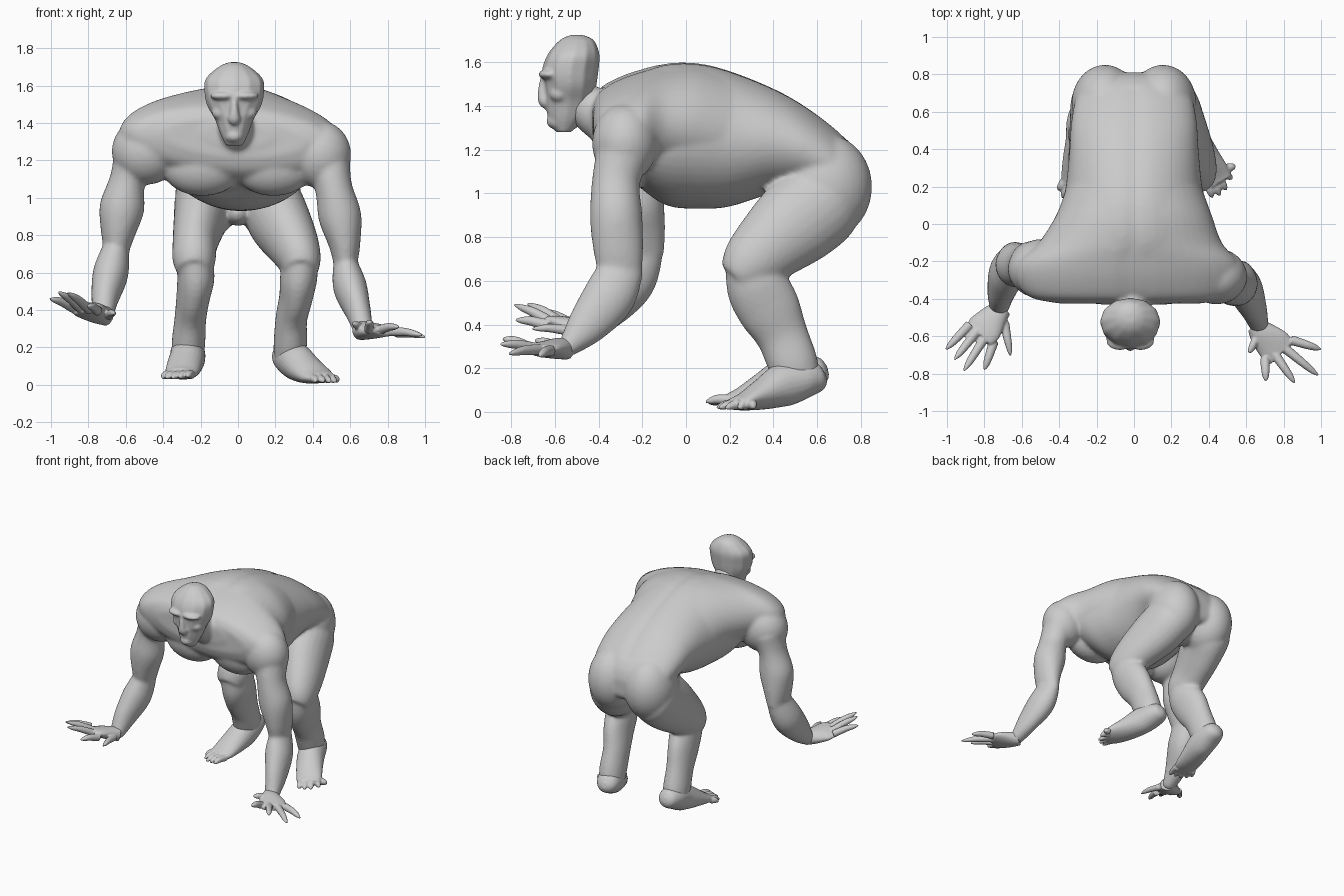
import bpy, bmesh, math
from mathutils import Vector, Matrix


def spline(st, steps=5):
    """Catmull-Rom through stations (x, y, z, radius u, radius v)."""
    P = [st[0]] + list(st) + [st[-1]]
    out = []
    for a, b, c, d in zip(P, P[1:], P[2:], P[3:]):
        for k in range(steps):
            t = k / steps
            out.append([0.5 * (2*q + (r-p)*t + (2*p-5*q+4*r-s)*t*t + (3*q-p-3*r+s)*t**3)
                        for p, q, r, s in zip(a, b, c, d)])
    return out + [list(st[-1])]


def loft(bm, st, axis=None, seg=24):
    """Skin of elliptical rings along a smooth path; axis fixes the ring plane."""
    pts = spline(st)
    rings = []
    for i, p in enumerate(pts):
        a, b = pts[max(i-1, 0)], pts[min(i+1, len(pts)-1)]
        t = Vector(axis) if axis else (Vector(b[:3]) - Vector(a[:3])).normalized()
        ref = Vector((1, 0, 0)) if abs(t.x) < 0.9 else Vector((0, 1, 0))
        u = (ref - ref.dot(t)*t).normalized()
        v = t.cross(u)
        rings.append([bm.verts.new(Vector(p[:3]) + u*max(p[3], .003)*math.cos(w) + v*max(p[4], .003)*math.sin(w))
                      for w in (2*math.pi*k/seg for k in range(seg))])
    for r, s in zip(rings, rings[1:]):
        for k in range(seg):
            bm.faces.new((r[k], r[(k+1) % seg], s[(k+1) % seg], s[k]))
    bm.faces.new(rings[0][::-1])
    bm.faces.new(rings[-1])


def ball(bm, c, r):
    m = Matrix.Translation(c) @ Matrix.Diagonal((*r, 1))
    bmesh.ops.create_uvsphere(bm, u_segments=32, v_segments=18, radius=1, matrix=m)


def digits(bm, a, b, tips, r):
    """Pointed fingers or toes fanned out from the knuckle line a-b."""
    a, b = Vector(a), Vector(b)
    for i, tip in enumerate(tips):
        p, q = a.lerp(b, i/(len(tips)-1)), Vector(tip)
        m = p.lerp(q, .5) + Vector((0, 0, .008))
        n = p.lerp(q, .8) + Vector((0, 0, .004))
        loft(bm, [(*p, r, r), (*m, r*.85, r*.85), (*n, r*.65, r*.6), (*q, r*.2, r*.2)], seg=10)


def finish(bm, name, voxel, smooth):
    """Fuse the overlapping forms into one smooth skin."""
    bmesh.ops.recalc_face_normals(bm, faces=bm.faces)
    me = bpy.data.meshes.new(name)
    bm.to_mesh(me)
    bm.free()
    ob = bpy.data.objects.new(name, me)
    bpy.context.collection.objects.link(ob)
    rm = ob.modifiers.new("fuse", 'REMESH')
    rm.mode, rm.voxel_size, rm.use_smooth_shade = 'VOXEL', voxel, True
    sm = ob.modifiers.new("soften", 'SMOOTH')
    sm.factor, sm.iterations = .5, smooth


# torso: vertical sections from chest to rump, then the wide shoulder girdle
body = bmesh.new()
loft(body, [(0, y, (lo+hi)/2, hw, (hi-lo)/2) for y, lo, hi, hw in (
    (-.43, 1.27, 1.41, .18), (-.39, 1.17, 1.47, .36), (-.25, 1.06, 1.54, .43), (-.1, .95, 1.595, .43),
    (.05, .93, 1.60, .40), (.2, .94, 1.565, .365), (.4, 1.0, 1.485, .345), (.55, 1.0, 1.40, .335),
    (.7, .95, 1.285, .30), (.78, .95, 1.19, .21), (.81, .99, 1.11, .1))], axis=(0, 1, 0), seg=48)
loft(body, [(cx, y, (lo+hi)/2, hw, (hi-lo)/2) for cx, y, lo, hi, hw in (
    (-.02, -.425, 1.22, 1.42, .38), (-.03, -.39, 1.14, 1.48, .53), (-.03, -.3, 1.08, 1.53, .6),
    (-.03, -.2, 1.08, 1.565, .585), (-.02, -.1, 1.06, 1.59, .49), (0, .05, 1.04, 1.595, .415),
    (0, .2, 1.0, 1.56, .36))], axis=(0, 1, 0), seg=48)
for v in body.verts:  # spine groove and slight roll of the rib cage
    c = v.co
    if c.z > 1.25:
        c.z -= .012*math.exp(-(c.x/.045)**2)
    c.z -= .06*c.x*max(0, min(1, .7 - c.y))

# neck, pectorals, buttocks, crotch
loft(body, [(0, -.25, 1.3, .14, .15), (-.01, -.4, 1.36, .1, .11), (-.02, -.52, 1.46, .08, .09)])
for s in (-1, 1):
    ball(body, (s*.19, -.27, 1.17), (.22, .13, .16))
    ball(body, (s*.155, .64, 1.03), (.18, .212, .24))
ball(body, (0, .56, .92), (.07, .12, .07))

# shoulders
ball(body, (.44, -.28, 1.23), (.165, .15, .18))
ball(body, (-.49, -.24, 1.25), (.185, .16, .18))

# arms: upper arm and forearm of each side
loft(body, [(.48, -.28, 1.2, .12, .13), (.51, -.32, 1.06, .1, .11), (.545, -.32, .9, .115, .12),
            (.57, -.31, .75, .085, .115), (.575, -.3, .63, .06, .1)])
loft(body, [(.57, -.29, .67, .06, .1), (.597, -.35, .53, .09, .12), (.64, -.45, .4, .07, .095),
            (.665, -.53, .31, .055, .055), (.67, -.56, .285, .05, .04)])
loft(body, [(-.55, -.22, 1.22, .12, .13), (-.59, -.22, 1.1, .095, .11), (-.62, -.22, .95, .12, .12),
            (-.64, -.21, .82, .095, .115), (-.65, -.2, .71, .065, .1)])
loft(body, [(-.65, -.2, .74, .07, .1), (-.68, -.26, .6, .095, .12), (-.71, -.36, .47, .075, .095),
            (-.72, -.44, .38, .055, .055), (-.73, -.47, .36, .05, .04)])

# legs: thigh and shank share the side profile, only x and width differ
thigh = ((.72, 1.04, .1), (.65, .98, .19), (.52, .88, .205), (.38, .76, .17), (.285, .67, .135), (.235, .61, .09))
shank = ((.27, .68, .1), (.32, .58, .14), (.38, .47, .145), (.44, .35, .12), (.49, .22, .115), (.52, .13, .1))
for tx, sx, tw in (((.16, .175, .22, .29, .33, .335), (.335, .325, .31, .285, .28, .27),
                    (.1, .16, .165, .14, .115, .09)),
                   ((-.16, -.175, -.205, -.23, -.235, -.235), (-.235, -.225, -.24, -.255, -.265, -.27),
                    (.1, .16, .14, .12, .115, .09))):
    loft(body, [(x, y, z, w, r) for x, (y, z, r), w in zip(tx, thigh, tw)])
    loft(body, [(x, y, z, w, r) for x, (y, z, r), w in zip(sx, shank, (.09, .1, .09, .085, .09, .08))])
finish(body, "body", .012, 9)

# head: stacked coarse sections, brow, nose, cheeks and jaw
head = bmesh.new()
loft(head, [(-.02, -.5, 1.725, .03, .03), (-.02, -.5, 1.70, .085, .08), (-.02, -.515, 1.635, .155, .12),
            (-.02, -.53, 1.56, .16, .13), (-.02, -.53, 1.49, .145, .12), (-.02, -.535, 1.42, .105, .11),
            (-.02, -.55, 1.34, .075, .08), (-.02, -.56, 1.28, .045, .035)], axis=(0, 0, 1), seg=12)
ball(head, (-.02, -.56, 1.33), (.06, .08, .045))
ball(head, (-.02, -.595, 1.385), (.05, .045, .03))
loft(head, [(-.02, -.64, 1.54, .016, .025), (-.02, -.65, 1.46, .024, .03), (-.02, -.645, 1.42, .034, .03),
            (-.02, -.63, 1.4, .02, .02)])
for s in (-1, 1):
    ball(head, (-.02 + s*.055, -.625, 1.545), (.075, .05, .025))
    ball(head, (-.02 + s*.07, -.58, 1.455), (.05, .045, .04))
finish(head, "head", .008, 8)

# hands: flat palm with splayed fingers
hand = bmesh.new()
loft(hand, [(.65, -.54, .29, .05, .05), (.69, -.59, .29, .075, .048), (.75, -.65, .287, .095, .036),
            (.79, -.69, .287, .085, .024)])
digits(hand, (.84, -.62, .28), (.70, -.72, .295),
       [(1.0, -.67, .255), (.985, -.81, .265), (.86, -.85, .31), (.705, -.84, .335)], .027)
digits(hand, (.67, -.58, .29), (.66, -.6, .29), [(.613, -.69, .33), (.618, -.69, .325)], .024)
finish(hand, "left_hand", .006, 1)

hand = bmesh.new()
loft(hand, [(-.70, -.45, .365, .05, .05), (-.75, -.50, .38, .075, .048), (-.80, -.56, .40, .095, .036),
            (-.83, -.59, .41, .085, .024)])
digits(hand, (-.88, -.54, .41), (-.75, -.63, .395),
       [(-1.005, -.67, .46), (-.96, -.725, .495), (-.91, -.785, .49), (-.80, -.78, .42)], .027)
digits(hand, (-.70, -.51, .37), (-.69, -.53, .37), [(-.66, -.7, .38), (-.66, -.705, .38)], .024)
finish(hand, "right_hand", .006, 1)

# feet: rounded heel to ball, then toes
foot = bmesh.new()
loft(foot, [(.25, .64, .16, .02, .02), (.255, .615, .155, .065, .06), (.27, .55, .15, .09, .085),
            (.31, .45, .125, .095, .1), (.36, .36, .085, .095, .075), (.42, .27, .05, .09, .043),
            (.45, .22, .038, .08, .028)])
digits(foot, (.39, .23, .033), (.50, .30, .033),
       [(.42, .14, .018), (.46, .15, .018), (.495, .18, .016), (.525, .24, .016), (.54, .31, .016)], .026)
finish(foot, "left_foot", .007, 2)

foot = bmesh.new()
loft(foot, [(-.27, .65, .19, .02, .02), (-.27, .625, .185, .065, .06), (-.27, .55, .175, .09, .085),
            (-.27, .45, .145, .095, .1), (-.285, .35, .105, .095, .075), (-.30, .25, .07, .09, .043),
            (-.31, .2, .06, .08, .028)])
digits(foot, (-.25, .2, .055), (-.37, .23, .055),
       [(-.27, .09, .045), (-.31, .1, .04), (-.35, .11, .035), (-.385, .14, .035), (-.405, .18, .035)], .026)
finish(foot, "right_foot", .007, 2)
